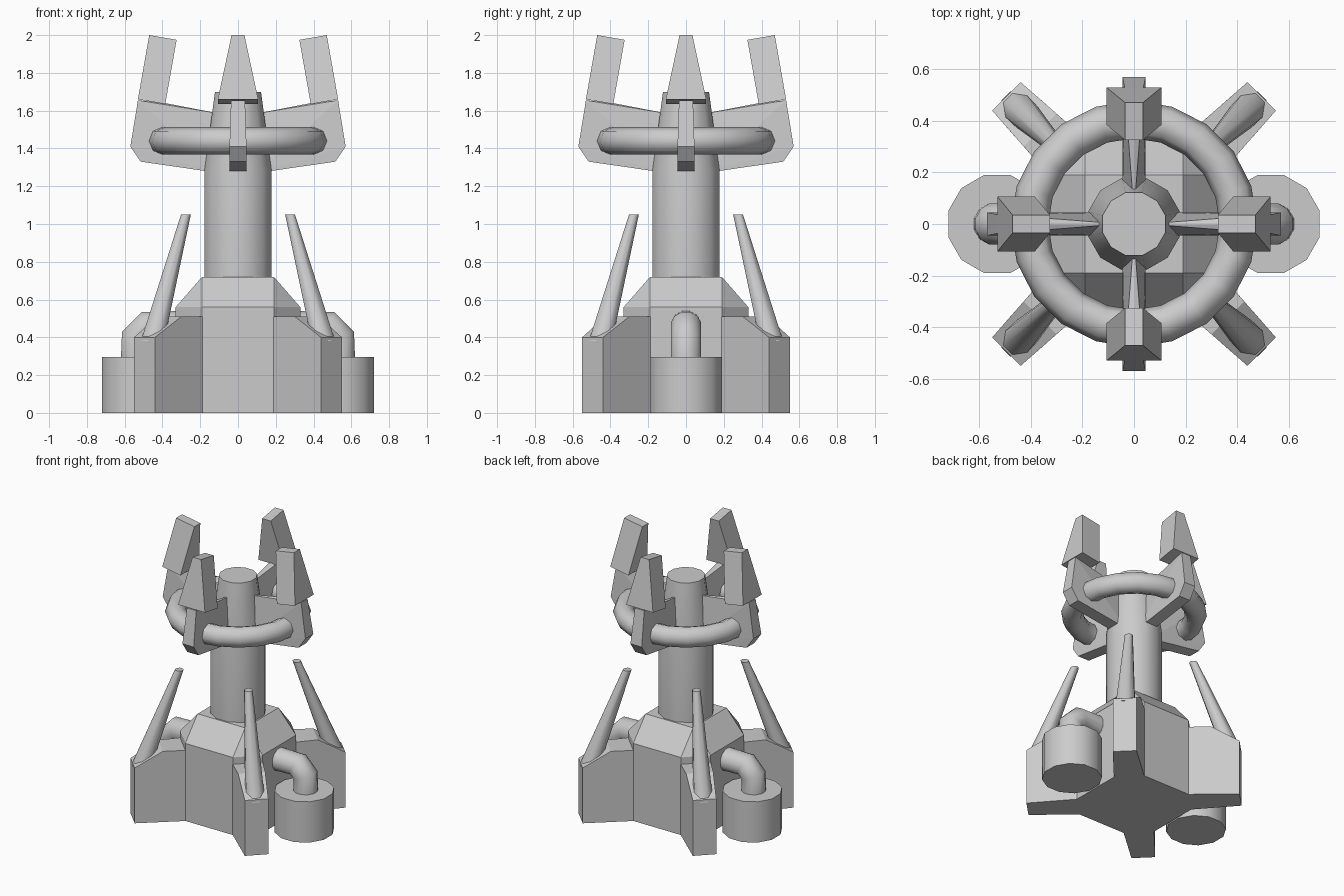
import bpy
import bmesh
from math import radians, cos, pi
from mathutils import Matrix, Vector

cube = bpy.data.objects.get("Cube")
if cube:
    bpy.data.objects.remove(cube, do_unlink=True)

GREY = (0.6, 0.6, 0.6, 1)
stone = bpy.data.materials.new("light_grey")
stone.use_nodes = True
stone.diffuse_color = GREY
stone.node_tree.nodes["Principled BSDF"].inputs["Base Color"].default_value = GREY


def finish(name, bm, turn=0, smooth=False):
    """Store a bmesh as an object, turned about the vertical axis."""
    bmesh.ops.recalc_face_normals(bm, faces=bm.faces)
    bm.transform(Matrix.Rotation(radians(turn), 4, 'Z'))
    mesh = bpy.data.meshes.new(name)
    bm.to_mesh(mesh)
    bm.free()
    mesh.materials.append(stone)
    obj = bpy.data.objects.new(name, mesh)
    bpy.context.collection.objects.link(obj)
    if smooth:
        bpy.ops.object.select_all(action='DESELECT')
        obj.select_set(True)
        bpy.context.view_layer.objects.active = obj
        bpy.ops.object.shade_smooth_by_angle(angle=radians(50))
    return obj


def hull(name, points, turn=0):
    """Flat-faced convex block around a few corner points."""
    bm = bmesh.new()
    for p in points:
        bm.verts.new(p)
    bmesh.ops.convex_hull(bm, input=bm.verts[:])
    bmesh.ops.dissolve_limit(bm, angle_limit=radians(1), verts=bm.verts[:], edges=bm.edges[:])
    finish(name, bm, turn)


def mirrored(profile):
    """Turn (radius, height, half width) rows into points on both sides."""
    return [(r, s * w, z) for r, z, w in profile for s in (-1, 1)]


def tube(name, rings, sides, turn=0):
    """Smooth tube through rings given as (centre, radius, tilt about y)."""
    bm = bmesh.new()
    loops = []
    for centre, radius, tilt in rings:
        matrix = Matrix.Translation(centre) @ Matrix.Rotation(tilt, 4, 'Y')
        loops.append([bm.verts.new(matrix @ (Matrix.Rotation(2 * pi * (i + 0.5) / sides, 3, 'Z')
                                             @ Vector((radius / cos(pi / sides), 0, 0))))
                      for i in range(sides)])
    for a, b in zip(loops, loops[1:]):
        for i in range(sides):
            j = (i + 1) % sides
            bm.faces.new((a[i], a[j], b[j], b[i]))
    bm.faces.new(loops[0][::-1])
    bm.faces.new(loops[-1])
    finish(name, bm, turn, True)


# Core of the base: chamfered square with a sloping roof
IN, OUT = 0.19, 0.33
core = []
for sx in (-1, 1):
    for sy in (-1, 1):
        for z in (0, 0.56):
            core += [(sx * IN, sy * OUT, z), (sx * OUT, sy * IN, z)]
        core.append((sx * IN, sy * IN, 0.72))
hull("base_core", core)

# Corner buttresses, each with a leaning spike
buttress = [(0.2, 0, 0.1), (0.2, 0.51, 0.1), (0.365, 0, 0.1), (0.365, 0.51, 0.1),
            (0.515, 0.51, 0.09), (0.7, 0.4, 0.078), (0.7, 0, 0.078)]
for n, corner in enumerate(("back_left", "back_right", "front_right", "front_left")):
    turn = 45 + 90 * n
    hull("buttress_" + corner, mirrored(buttress), turn)
    tube("spike_" + corner, [((0.64, 0, 0.38), 0.062, 0), ((0.39, 0, 1.05), 0.026, 0)], 8, turn)

# Side tanks with an elbow pipe into the core
for side, turn in (("left", 0), ("right", 180)):
    tube("tank_" + side, [((0.53, 0, 0), 0.19, 0), ((0.53, 0, 0.295), 0.19, 0)], 12, turn)
    bend = radians(-45)
    tube("pipe_" + side, [((0.54, 0, 0.28), 0.08, 0), ((0.54, 0, 0.4), 0.08, bend / 2),
                          ((0.48, 0, 0.46), 0.08, bend * 1.5), ((0.28, 0, 0.46), 0.08, bend * 2)],
         12, turn)

# Tower with a tapering neck
tube("tower", [((0, 0, z), r, 0) for z, r in ((0.7, 0.178), (1.28, 0.178), (1.7, 0.122))], 12)

# Four ridged arms carrying upright blades
arm = [(0.1, 1.27, 0.045), (0.515, 1.33, 0.045), (0.57, 1.41, 0.045),
       (0.53, 1.655, 0.037), (0.385, 1.64, 0.004), (0.1, 1.585, 0.004)]
blade = [(0.385, 1.635, 0.107), (0.53, 1.66, 0.107), (0.47, 2.0, 0.034), (0.325, 1.975, 0.034)]
for n, side in enumerate(("left", "back", "right", "front")):
    hull("arm_" + side, mirrored(arm), 90 * n)
    hull("blade_" + side, mirrored(blade), 90 * n)

# Ring threaded through the arms
bpy.ops.mesh.primitive_torus_add(major_segments=20, minor_segments=8, major_radius=0.405,
                                 minor_radius=0.073, location=(0, 0, 1.44))
ring = bpy.context.object
ring.name = "ring"
ring.data.materials.append(stone)
bpy.ops.object.shade_smooth_by_angle(angle=radians(50))
